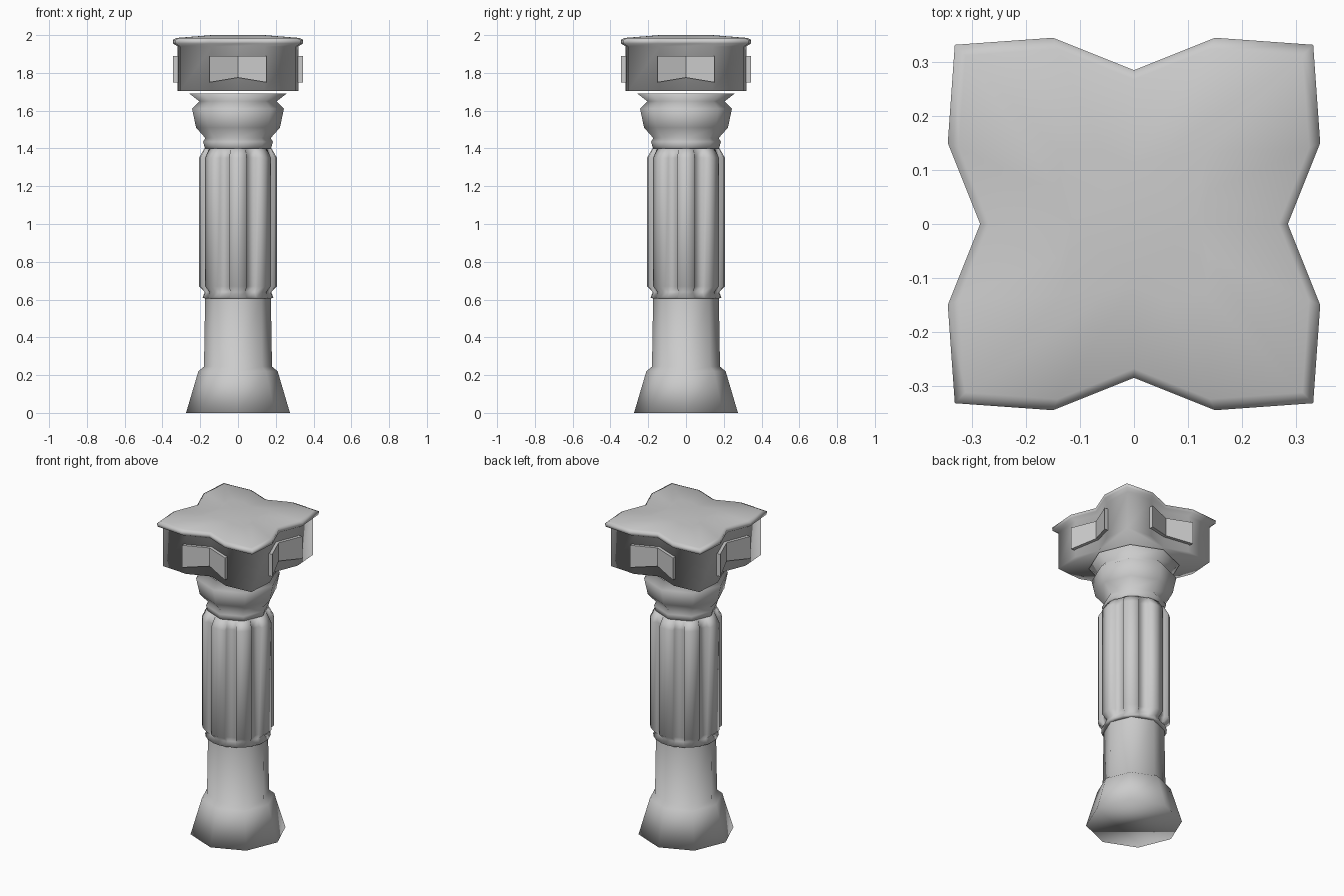
import bpy, bmesh
from math import sin, cos, radians

if "Cube" in bpy.data.objects:
    bpy.data.objects.remove(bpy.data.objects["Cube"])


def make(name, bm, smooth=True):
    bmesh.ops.recalc_face_normals(bm, faces=bm.faces)
    me = bpy.data.meshes.new(name)
    bm.to_mesh(me)
    bm.free()
    for p in me.polygons:
        p.use_smooth = smooth
    ob = bpy.data.objects.new(name, me)
    bpy.context.collection.objects.link(ob)
    return ob


def loft(name, rings):
    # Skin a stack of equal-length rings and close both ends
    bm = bmesh.new()
    vs = [[bm.verts.new(p) for p in r] for r in rings]
    n = len(rings[0])
    for a, b in zip(vs, vs[1:]):
        for i in range(n):
            j = (i + 1) % n
            bm.faces.new((a[i], a[j], b[j], b[i]))
    bm.faces.new(vs[0][::-1])
    bm.faces.new(vs[-1])
    return make(name, bm)


def octagon(r, z):
    return [(r * cos(radians(45 * k)), r * sin(radians(45 * k)), z) for k in range(8)]


def fluted(ridge, groove, z):
    # Eight raised ribs with narrow flutes between them
    ring = []
    for k in range(8):
        for off, r in ((-14, groove), (-13, ridge), (0, ridge), (13, ridge), (14, groove)):
            a = radians(45 * k + off)
            ring.append((r * cos(a), r * sin(a), z))
    return ring


def star(s, z):
    # Square outline with a V notch in every side
    pts = []
    for k in range(4):
        c, d = cos(radians(90 * k)), sin(radians(90 * k))
        for x, y in ((0.285, 0), (0.345, 0.15), (0.332, 0.332), (0.15, 0.345)):
            pts.append((s * (x * c - y * d), s * (x * d + y * c), z))
    return pts


# Flared foot and plain lower drum
loft("base", [octagon(r, z) for r, z in (
    (0.275, 0), (0.21, 0.22), (0.18, 0.245), (0.174, 0.61), (0.17, 0.63))])

# Ribbed shaft with its collar
loft("shaft", [fluted(a, b, z) for a, b, z in (
    (0.17, 0.17, 0.605), (0.188, 0.187, 0.61), (0.176, 0.172, 0.64), (0.206, 0.182, 0.67),
    (0.206, 0.182, 1.35), (0.178, 0.172, 1.40))])

# Bell-shaped neck
loft("neck", [octagon(r, z) for r, z in (
    (0.17, 1.385), (0.185, 1.435), (0.173, 1.455), (0.222, 1.51),
    (0.243, 1.61), (0.205, 1.65), (0.26, 1.692))])

# Notched capital block with overhanging lip and low crown
loft("capital", [star(s, z) for s, z in (
    (0.925, 1.703), (0.925, 1.94), (0.995, 1.955), (1.0, 1.975), (0.94, 1.985), (0.4, 2.0))])

# Folded plaque in each notch
for k in range(4):
    bm = bmesh.new()
    c, d = cos(radians(90 * k)), sin(radians(90 * k))
    cols = []
    for y, x, zb in ((-0.15, 0.344, 1.75), (0, 0.283, 1.775), (0.15, 0.344, 1.75)):
        cols.append([bm.verts.new((xx * c - y * d, xx * d + y * c, z))
                     for xx, z in ((x, zb), (x, 1.89), (x - 0.05, 1.89), (x - 0.05, zb))])
    for a, b in zip(cols, cols[1:]):
        for i in range(4):
            j = (i + 1) % 4
            bm.faces.new((a[i], a[j], b[j], b[i]))
    bm.faces.new(cols[0])
    bm.faces.new(cols[2])
    make(f"plaque_{k + 1}", bm, False)
